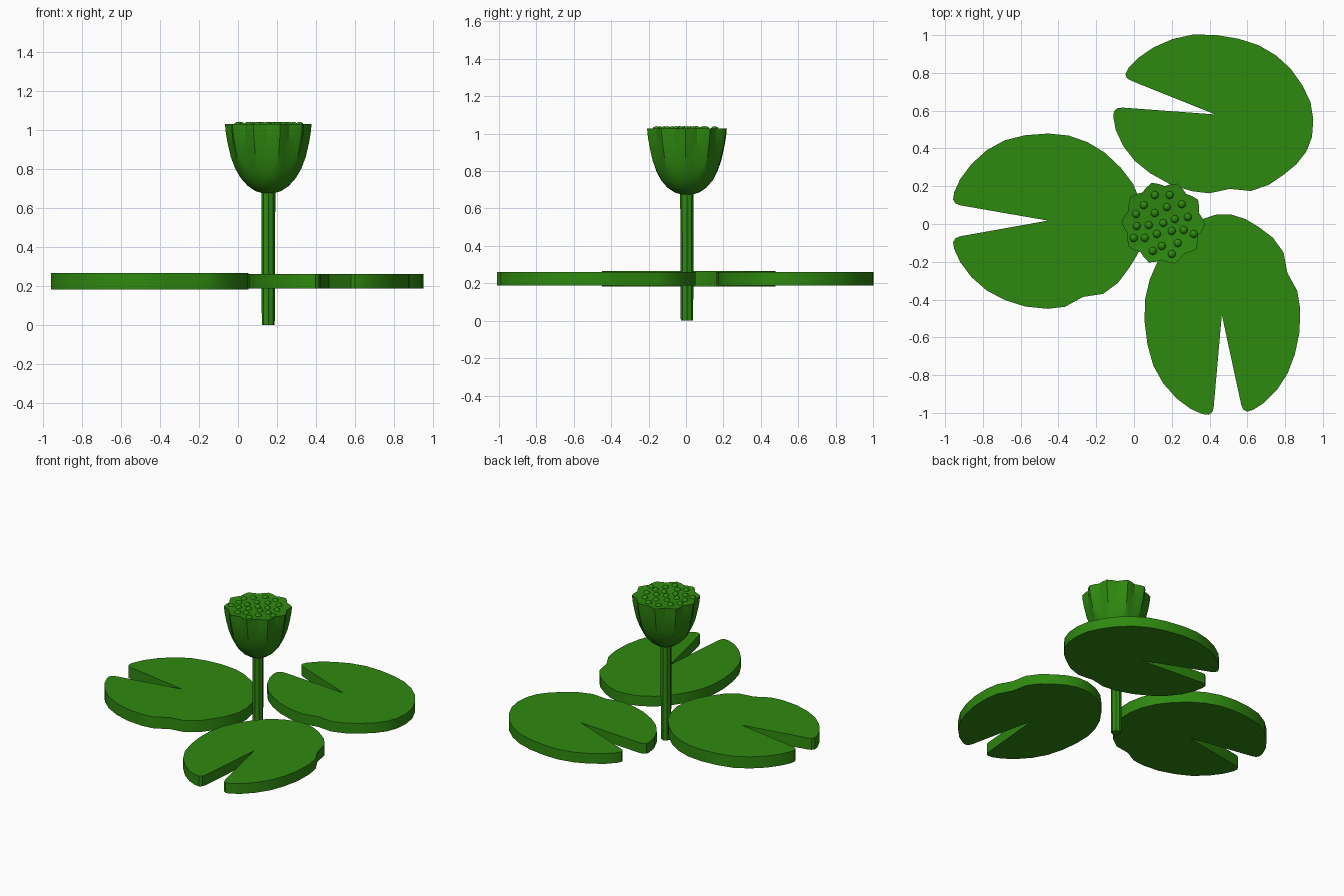
import bpy, bmesh, math
from mathutils import Matrix, Vector

if "Cube" in bpy.data.objects:
    bpy.data.objects.remove(bpy.data.objects["Cube"])

green = bpy.data.materials.new("leaf green")
green.diffuse_color = (0.028, 0.25, 0.005, 1)
green.use_nodes = True
green.node_tree.nodes["Principled BSDF"].inputs["Base Color"].default_value = green.diffuse_color


def finish(bm, name, angle=30):
    bmesh.ops.recalc_face_normals(bm, faces=bm.faces)
    me = bpy.data.meshes.new(name)
    bm.to_mesh(me)
    bm.free()
    me.materials.append(green)
    ob = bpy.data.objects.new(name, me)
    bpy.context.collection.objects.link(ob)
    bpy.ops.object.select_all(action='DESELECT')
    ob.select_set(True)
    bpy.context.view_layer.objects.active = ob
    bpy.ops.object.shade_smooth_by_angle(angle=math.radians(angle))
    return ob


# Leaf outline around the notch tip, notch opening towards -x
LEAF = [(0, 0), (-.465, .081), (-.49, .09), (-.503, .112), (-.497, .15), (-.465, .22),
        (-.405, .30), (-.325, .372), (-.23, .425), (-.12, .452), (0, .461), (.11, .45),
        (.21, .415), (.30, .36), (.385, .28), (.45, .195), (.49, .10), (.51, 0),
        (.505, -.09), (.475, -.176), (.43, -.25), (.37, -.33), (.291, -.388), (.185, -.404),
        (.09, -.456), (0, -.467), (-.12, -.455), (-.23, -.42), (-.325, -.37), (-.405, -.30),
        (-.465, -.22), (-.497, -.15), (-.503, -.115), (-.49, -.093), (-.465, -.083)]


def lily_pad(name, tip, turn, scale, z0, z1):
    m = Matrix.Diagonal((*scale, 1)) @ Matrix.Rotation(math.radians(turn), 3, 'Z')
    bm = bmesh.new()
    vs = [bm.verts.new(m @ Vector((x, y, 0)) + Vector((*tip, z0))) for x, y in LEAF]
    face = bm.faces.new(vs)
    ext = bmesh.ops.extrude_face_region(bm, geom=[face], use_keep_orig=True)
    top = [v for v in ext["geom"] if isinstance(v, bmesh.types.BMVert)]
    bmesh.ops.translate(bm, verts=top, vec=(0, 0, z1 - z0))
    finish(bm, name)


lily_pad("left_lily_pad", (-.455, .018), 0, (1, 1), .182, .265)
lily_pad("back_lily_pad", (.43, .58), -15, (1.04, .9), .188, .261)
lily_pad("front_lily_pad", (.465, -.48), 94, (.89, 1.04), .188, .261)

CX, CY = .155, .005


def lathe(name, profile, sides, lobes=0, phase=0, angle=30):
    # profile rows: radius, height, lobe depth
    bm = bmesh.new()
    rings = []
    for r, z, d in profile:
        ring = []
        for i in range(sides):
            a = 2 * math.pi * i / sides + phase
            rr = r + d * math.cos(lobes * (a - phase))
            ring.append(bm.verts.new((CX + rr * math.cos(a), CY + rr * math.sin(a), z)))
        rings.append(ring)
    for lo, hi in zip(rings, rings[1:]):
        for i in range(sides):
            j = (i + 1) % sides
            bm.faces.new((lo[i], lo[j], hi[j], hi[i]))
    bm.faces.new(rings[0][::-1])
    bm.faces.new(rings[-1])
    finish(bm, name, angle)


# Stem with shallow ribs
lathe("stem", [(.031, 0, .002), (.033, .3, .002), (.034, .7, .002)], 16, 8, 0, 20)

# Scalloped seed pod
lathe("seed_pod", [(.03, .675, 0), (.065, .685, 0), (.105, .712, 0), (.14, .752, .001),
                   (.165, .80, .004), (.185, .86, .007), (.199, .93, .009),
                   (.206, .98, .011), (.209, 1.028, .013), (.19, 1.024, .01)],
      40, 10, math.radians(70), 25)

# Seeds on the pod top
SEEDS = [(-.045, .148), (.034, .148), (-.103, .095), (.019, .085), (.098, .10), (-.145, .048),
         (-.045, .053), (.061, .021), (.13, .032), (-.14, -.016), (-.077, -.011), (0, 0),
         (.045, -.042), (.108, -.037), (.161, -.058), (-.156, -.079), (-.098, -.079),
         (-.034, -.058), (.077, -.106), (-.008, -.122), (-.056, -.148), (.045, -.164)]
bm = bmesh.new()
for x, y in SEEDS:
    m = Matrix.Translation((CX + x, CY + y, 1.018))
    bmesh.ops.create_uvsphere(bm, u_segments=12, v_segments=8, radius=.022, matrix=m)
finish(bm, "seeds", 40)
